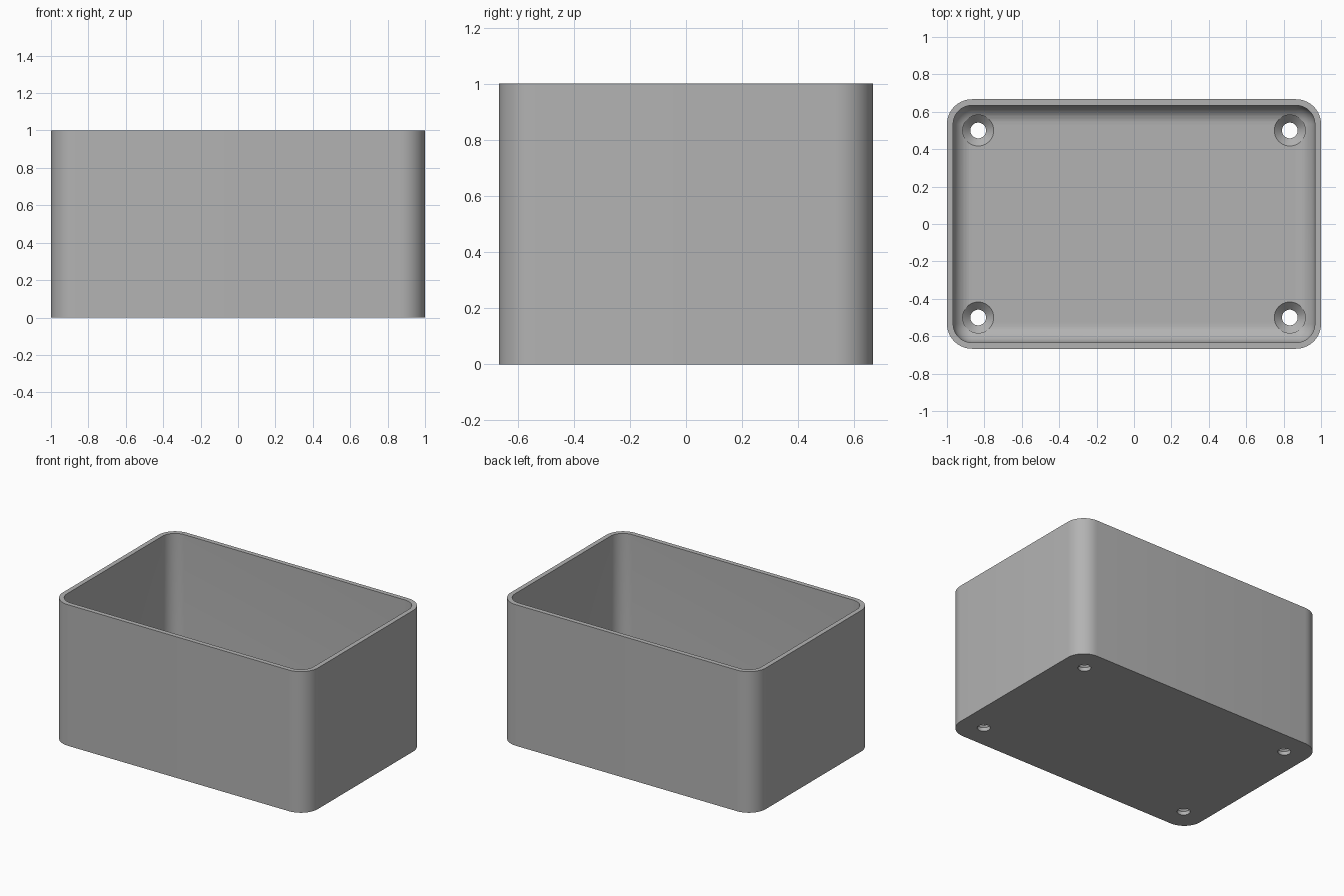
import bpy, bmesh, math

if "Cube" in bpy.data.objects:
    bpy.data.objects.remove(bpy.data.objects["Cube"])

HX, HY, HEIGHT = 1.0, 0.667, 1.0
WALL, FLOOR = 0.033, 0.067
INNER_R = 0.1
STEPS = 10

grey = bpy.data.materials.new("plain grey")
grey.use_nodes = True
grey.diffuse_color = (0.45, 0.45, 0.45, 1)
grey.node_tree.nodes["Principled BSDF"].inputs["Base Color"].default_value = grey.diffuse_color


def outline(inset, z):
    """Rounded rectangle, inset from the outer wall."""
    r = max(INNER_R + WALL - inset, 0)
    cx, cy = HX - INNER_R - WALL, HY - INNER_R - WALL
    pts = []
    for q, (sx, sy) in enumerate([(1, 1), (-1, 1), (-1, -1), (1, -1)]):
        for i in range(STEPS + 1):
            a = (q + i / STEPS) * math.pi / 2
            pts.append((sx * cx + r * math.cos(a), sy * cy + r * math.sin(a), z))
    return pts


def circle(r, z, x, y, n=40):
    return [(x + r * math.cos(2 * math.pi * i / n),
             y + r * math.sin(2 * math.pi * i / n), z) for i in range(n)]


def skin(name, stacks):
    """Closed solids, each lofted through a stack of rings and capped."""
    bm = bmesh.new()
    for stack in stacks:
        rings = [[bm.verts.new(p) for p in ring] for ring in stack]
        for a, b in zip(rings, rings[1:]):
            for i in range(len(a)):
                j = (i + 1) % len(a)
                bm.faces.new((a[i], a[j], b[j], b[i]))
        bm.faces.new(rings[0][::-1])
        bm.faces.new(rings[-1])
    bmesh.ops.remove_doubles(bm, verts=bm.verts, dist=1e-5)
    bmesh.ops.recalc_face_normals(bm, faces=bm.faces)
    mesh = bpy.data.meshes.new(name)
    bm.to_mesh(mesh)
    bm.free()
    mesh.materials.append(grey)
    obj = bpy.data.objects.new(name, mesh)
    bpy.context.collection.objects.link(obj)
    return obj


# Open box: outer wall, rim, inner wall and rounded inner floor edge
rings = [outline(0, 0), outline(0, HEIGHT), outline(WALL, HEIGHT)]
for i in range(STEPS + 1):
    a = i / STEPS * math.pi / 2
    rings.append(outline(WALL + INNER_R * (1 - math.cos(a)),
                         FLOOR + INNER_R * (1 - math.sin(a))))
box = skin("open_box", [rings])

# Countersunk screw holes
HOLE_R, SINK_R = 0.042, 0.083
profile = [(HOLE_R, -0.05), (HOLE_R, FLOOR - SINK_R + HOLE_R),
           (SINK_R, FLOOR), (SINK_R, 0.3)]
cutter = skin("screw_hole_cutter",
              [[circle(r, z, sx * 0.833, sy * 0.5) for r, z in profile]
               for sx in (-1, 1) for sy in (-1, 1)])

cut = box.modifiers.new("screw_holes", "BOOLEAN")
cut.operation = "DIFFERENCE"
cut.solver = "EXACT"
cut.object = cutter

bpy.ops.object.select_all(action="DESELECT")
box.select_set(True)
bpy.context.view_layer.objects.active = box
bpy.ops.object.modifier_apply(modifier="screw_holes")
bpy.data.objects.remove(cutter)
bpy.ops.object.shade_smooth_by_angle(angle=math.radians(30))
